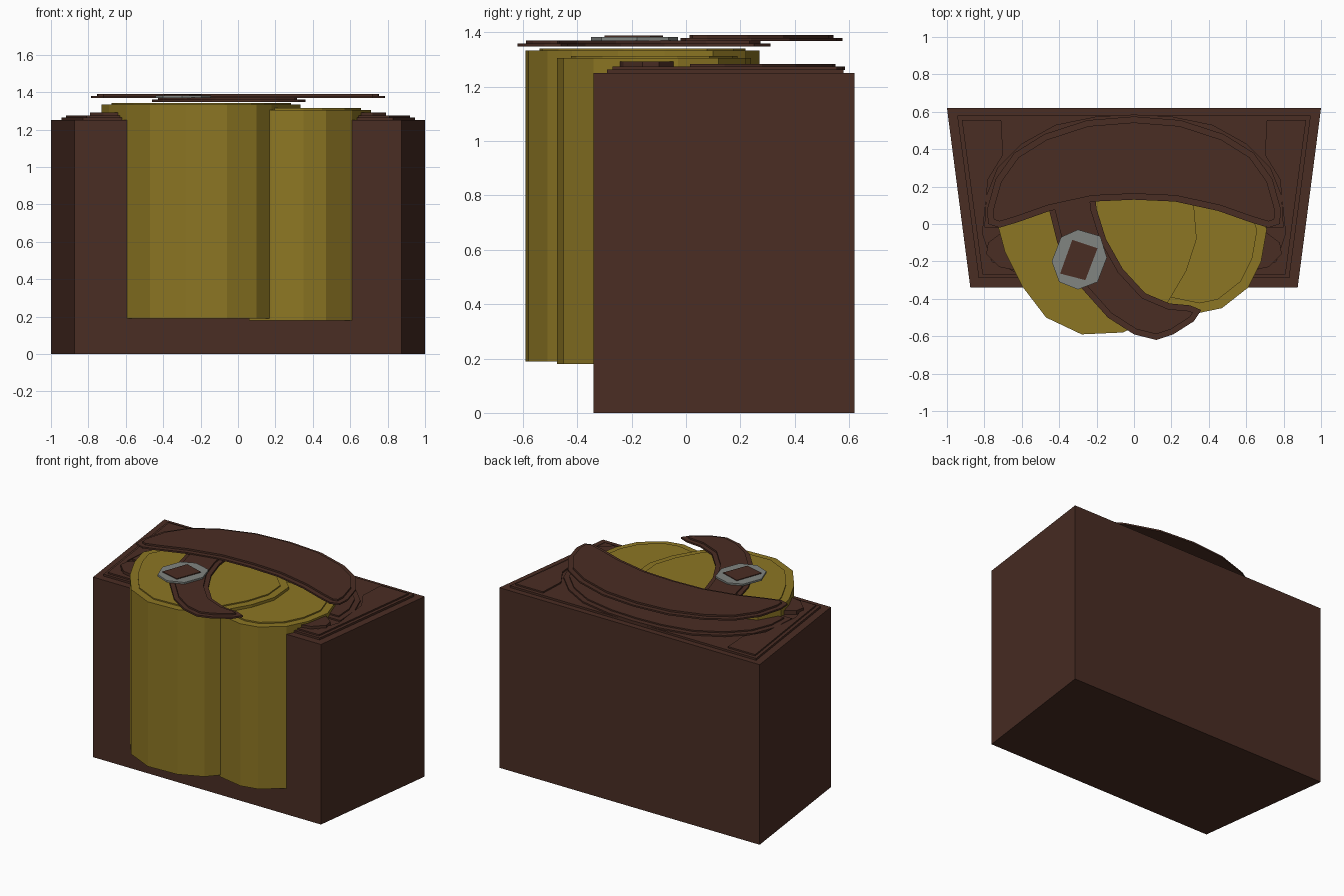
import bpy, bmesh
from mathutils import Vector

if "Cube" in bpy.data.objects:
    bpy.data.objects.remove(bpy.data.objects["Cube"])

def material(name, rgb):
    m = bpy.data.materials.new(name)
    m.diffuse_color = (*rgb, 1)
    m.use_nodes = True
    m.node_tree.nodes["Principled BSDF"].inputs["Base Color"].default_value = m.diffuse_color
    return m

BROWN = material("dark brown leather", (0.068, 0.026, 0.017))
OLIVE = material("olive gold", (0.265, 0.182, 0.017))
GREY = material("grey metal", (0.22, 0.235, 0.22))

def prism(name, pts, z0, z1, mat):
    """Flat outline extruded from z0 to z1."""
    bm = bmesh.new()
    face = bm.faces.new([bm.verts.new((x, y, z0)) for x, y in pts])
    top = bmesh.ops.extrude_face_region(bm, geom=[face])["geom"]
    bmesh.ops.translate(bm, vec=(0, 0, z1 - z0),
                        verts=[v for v in top if isinstance(v, bmesh.types.BMVert)])
    bmesh.ops.recalc_face_normals(bm, faces=bm.faces)
    me = bpy.data.meshes.new(name)
    bm.to_mesh(me)
    bm.free()
    me.materials.append(mat)
    ob = bpy.data.objects.new(name, me)
    bpy.context.collection.objects.link(ob)
    return ob

def inset(pts, d):
    """Shrink a counter-clockwise outline by d."""
    out = []
    for i, p in enumerate(pts):
        p = Vector(p)
        a = (p - Vector(pts[i - 1])).normalized()
        b = (Vector(pts[(i + 1) % len(pts)]) - p).normalized()
        n = Vector((-a.y - b.y, a.x + b.x)).normalized()
        k = max(0.6, n.dot(Vector((-a.y, a.x))))
        out.append(tuple(p + n * d / k))
    return out

def mirror(half):
    """Complete a right-half outline (bottom to top) across x = 0."""
    return half + [(-x, y) for x, y in reversed(half) if x > 0]

# pouch body, tapering to the front, with its top panel
prism("pouch_body", mirror([(0.875, -0.34), (1, 0.62)]), 0, 1.25, BROWN)
prism("top_panel", mirror([(0.83, -0.29), (0.945, 0.58)]), 1.25, 1.264, BROWN)

# curved rim lying on the top panel
rim = mirror([(0.8, -0.02), (0.79, 0.15), (0.73, 0.3), (0.6, 0.43),
              (0.42, 0.53), (0.2, 0.575), (0, 0.585)])
prism("top_rim", rim, 1.262, 1.274, BROWN)
prism("top_rim_raised", inset(rim, 0.035), 1.273, 1.283, BROWN)

# corner plates and small side pads
corner = [(0.81, -0.27), (0.92, 0.555), (0.71, 0.555), (0.7, 0.37),
          (0.78, 0.24), (0.81, -0.05), (0.76, -0.2), (0.6, -0.27)]
pad = [(0.62, -0.25), (0.72, -0.23), (0.79, -0.16), (0.78, -0.1),
       (0.7, -0.04), (0.6, -0.05)]
for side, s in (("right", 1), ("left", -1)):
    prism(side + "_corner_plate", [(s * x, y) for x, y in corner], 1.262, 1.274, BROWN)
    prism(side + "_side_pad", [(s * x, y) for x, y in pad], 1.262, 1.292, BROWN)

# two bulging rolls with slightly raised caps
left_roll = [(-0.73, 0), (-0.69, -0.15), (-0.6, -0.33), (-0.47, -0.5), (-0.28, -0.59),
             (-0.06, -0.58), (0.1, -0.51), (0.18, -0.42), (0.28, -0.25), (0.335, -0.08),
             (0.32, 0.1), (0.2, 0.22), (-0.05, 0.27), (-0.4, 0.25), (-0.65, 0.14)]
right_roll = [(0.06, -0.38), (0.18, -0.44), (0.35, -0.475), (0.47, -0.45), (0.61, -0.34),
              (0.68, -0.2), (0.71, -0.03), (0.66, 0.12), (0.5, 0.22), (0.25, 0.24), (0.06, 0.1)]
prism("left_roll", left_roll, 0.19, 1.333, OLIVE)
prism("left_roll_cap", inset(left_roll, 0.05), 1.332, 1.341, OLIVE)
prism("right_roll", right_roll, 0.18, 1.305, OLIVE)
prism("right_roll_cap", inset(right_roll, 0.05), 1.304, 1.314, OLIVE)

# hooked strap over the rolls
strap = [(-0.46, 0.1), (-0.41, -0.1), (-0.31, -0.31), (-0.14, -0.5), (0, -0.59), (0.12, -0.62),
         (0.21, -0.59), (0.32, -0.52), (0.36, -0.46), (0.3, -0.435), (0.19, -0.425),
         (0.06, -0.37), (-0.06, -0.24), (-0.15, -0.08), (-0.2, 0.08), (-0.22, 0.25),
         (-0.3, 0.31), (-0.42, 0.25)]
prism("strap", strap, 1.348, 1.36, BROWN)
prism("strap_raised", inset(strap, 0.03), 1.359, 1.371, BROWN)

# crescent flap hovering over the back
flap = mirror([(0, 0.13), (0.22, 0.12), (0.45, 0.07), (0.62, 0.01), (0.72, -0.02), (0.78, 0),
               (0.785, 0.08), (0.74, 0.24), (0.64, 0.38), (0.48, 0.48), (0.25, 0.555), (0, 0.575)])
flap.reverse()
if sum(a[0] * b[1] - b[0] * a[1] for a, b in zip(flap, flap[1:] + flap[:1])) < 0:
    flap.reverse()
prism("flap", flap, 1.368, 1.379, BROWN)
prism("flap_raised", inset(flap, 0.032), 1.378, 1.391, BROWN)

# buckle
buckle = [(-0.39, -0.07), (-0.44, -0.2), (-0.4, -0.31), (-0.3, -0.35), (-0.195, -0.31),
          (-0.145, -0.18), (-0.18, -0.065), (-0.3, -0.03)]
prism("buckle", buckle, 1.37, 1.383, GREY)
prism("buckle_centre", [(-0.33, -0.085), (-0.395, -0.265), (-0.26, -0.3), (-0.195, -0.13)],
      1.382, 1.388, BROWN)
